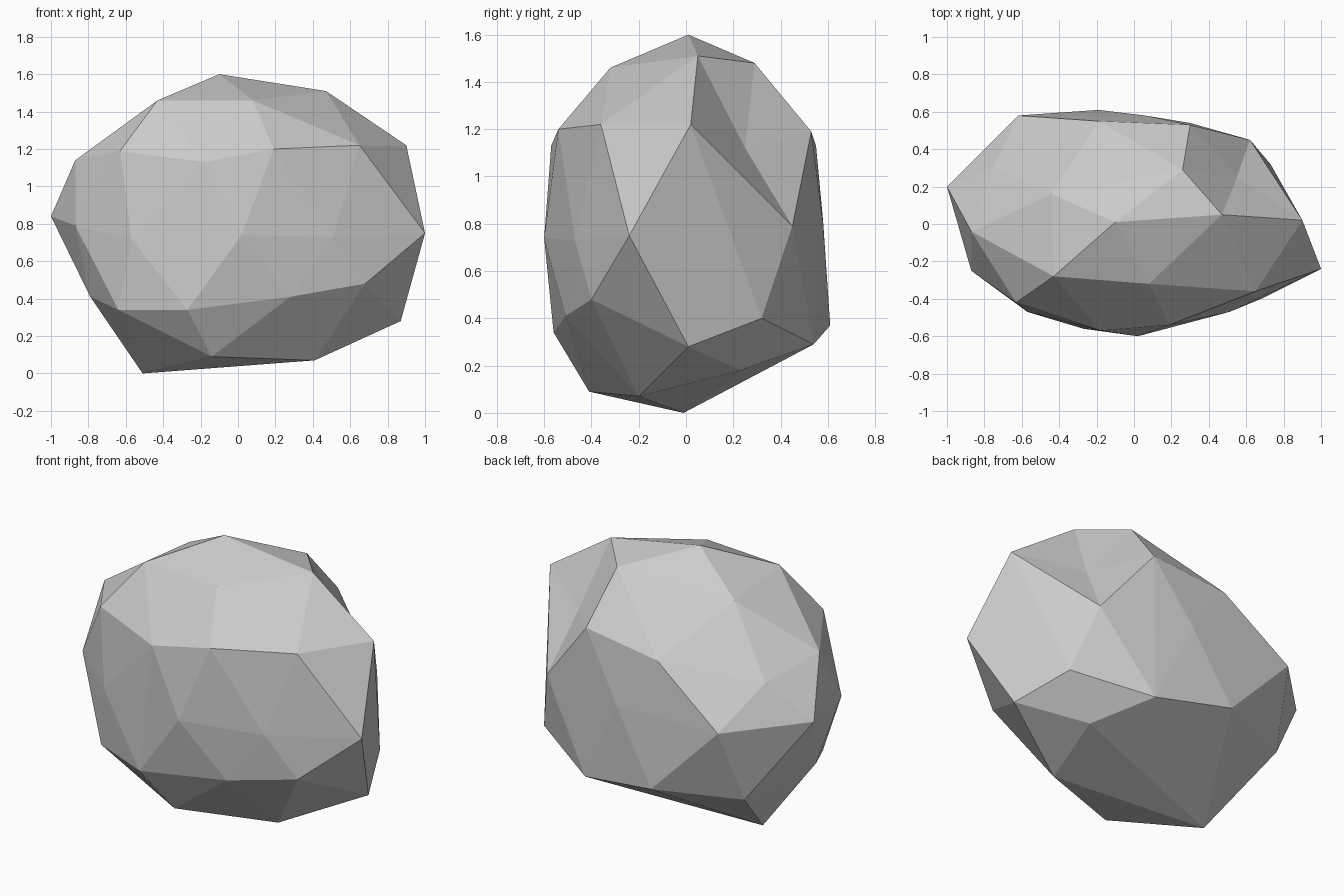
import bpy
import bmesh

default_cube = bpy.data.objects.get("Cube")
if default_cube:
    bpy.data.objects.remove(default_cube, do_unlink=True)


def flat_material(name, colour):
    material = bpy.data.materials.new(name)
    material.use_nodes = True
    material.diffuse_color = colour
    shader = material.node_tree.nodes["Principled BSDF"]
    shader.inputs["Base Color"].default_value = colour
    shader.inputs["Roughness"].default_value = 0.9
    return material


# Corner points of the boulder, grouped in bands from top to bottom
crown = [(-.1, .01, 1.6), (.47, .05, 1.51), (.26, .29, 1.48),
         (-.44, .16, 1.41), (-.43, -.28, 1.46), (.08, -.32, 1.46)]
shoulder = [(.9, .02, 1.22), (.65, -.36, 1.22), (.19, -.54, 1.2),
            (-.18, -.57, 1.13), (-.63, -.42, 1.19), (-.87, -.04, 1.14),
            (-.75, .31, 1.05), (-.19, .55, 1.13), (.3, .53, 1.19)]
waist = [(1, -.24, .75), (.51, -.47, .73), (.02, -.6, .74),
         (-.57, -.47, .72), (-.87, -.25, .79), (-1, .2, .84),
         (-.62, .58, .81), (.06, .58, .8), (.62, .45, .79), (.82, .13, .69)]
skirt = [(.87, .01, .28), (.68, -.4, .48), (.28, -.51, .41),
         (-.27, -.56, .34), (-.64, -.4, .34), (-.79, -.12, .41),
         (-.68, .41, .36), (-.19, .61, .37), (.3, .54, .29), (.73, .32, .4)]
underside = [(.41, -.2, .07), (-.14, -.41, .09), (-.51, -.01, 0),
             (-.05, -.07, .05), (-.08, .31, .18), (.51, .23, .18)]

# Outer rim and deepest point of the chipped hollow
hollow_rim = [crown[1], crown[2], shoulder[0], shoulder[-1], waist[-1], waist[-2]]
hollow_floor = (.55, .25, 1.12)

# Wrap the bands in a faceted skin
mesh = bmesh.new()
corners = {}
for band in (crown, shoulder, waist, skirt, underside):
    for point in band:
        corners[point] = mesh.verts.new(point)
bmesh.ops.convex_hull(mesh, input=list(mesh.verts))
rim = {corners[point] for point in hollow_rim if corners[point].is_valid}

# Break the skin inside the rim and sink it to the hollow's floor
chipped = [face for face in mesh.faces if all(v in rim for v in face.verts)]
bmesh.ops.delete(mesh, geom=chipped, context='FACES')
floor = mesh.verts.new(hollow_floor)
for edge in [e for e in mesh.edges if e.is_boundary]:
    mesh.faces.new((edge.verts[0], edge.verts[1], floor))

# Tidy up and shade flat
loose = [v for v in mesh.verts if not v.link_faces]
bmesh.ops.delete(mesh, geom=loose, context='VERTS')
bmesh.ops.recalc_face_normals(mesh, faces=list(mesh.faces))
for face in mesh.faces:
    face.smooth = False

boulder_mesh = bpy.data.meshes.new("boulder")
mesh.to_mesh(boulder_mesh)
mesh.free()
boulder_mesh.materials.append(flat_material("stone grey", (.6, .6, .6, 1)))
boulder = bpy.data.objects.new("boulder", boulder_mesh)
bpy.context.collection.objects.link(boulder)
